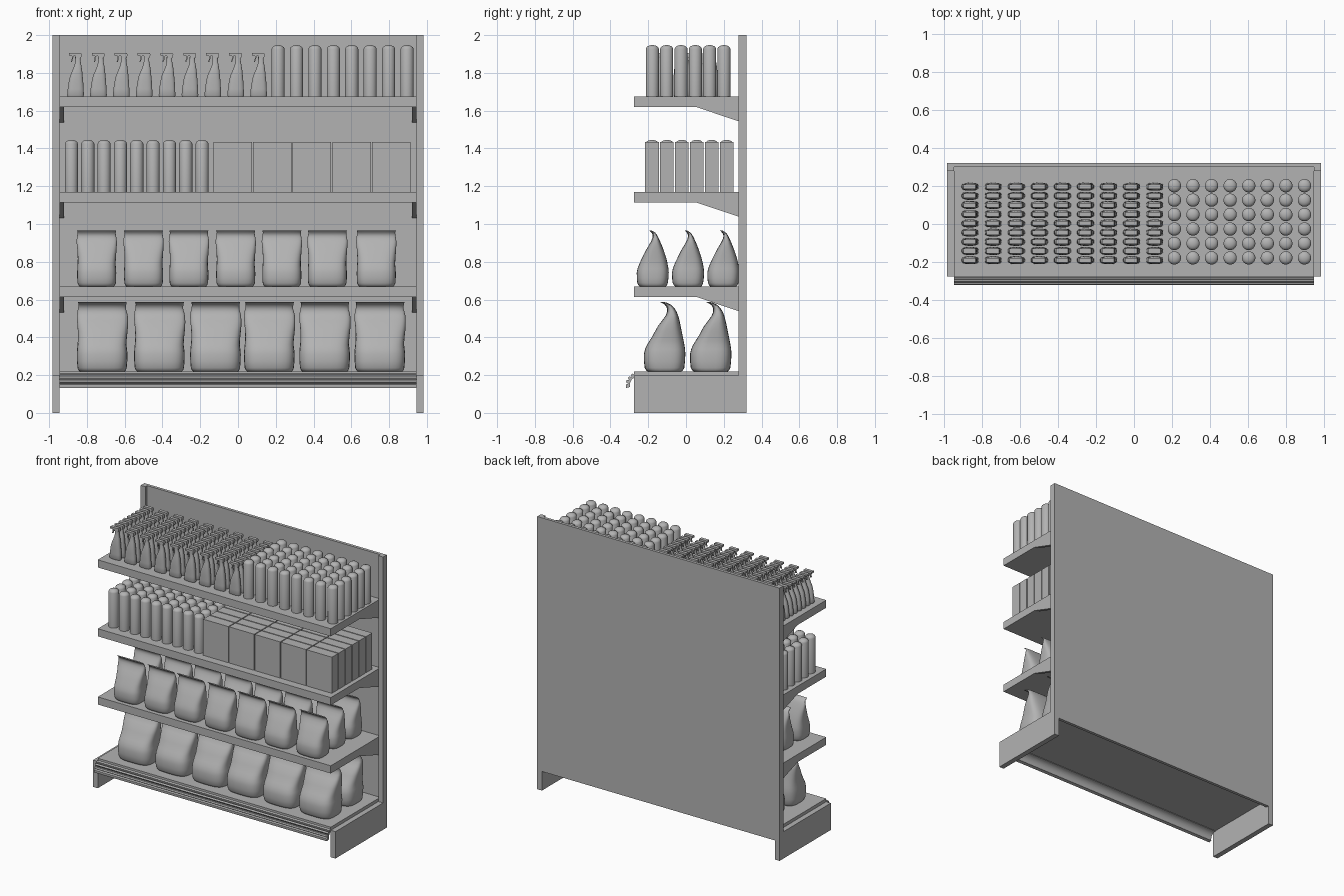
import bpy, bmesh, math

if "Cube" in bpy.data.objects:
    bpy.data.objects.remove(bpy.data.objects["Cube"])

# Mid-grey finish shared by every part
GREY = bpy.data.materials.new("mid_grey")
GREY.diffuse_color = (0.45, 0.45, 0.45, 1)
GREY.use_nodes = True
GREY.node_tree.nodes["Principled BSDF"].inputs["Base Color"].default_value = GREY.diffuse_color


def make_mesh(name, verts, faces, smooth=None):
    me = bpy.data.meshes.new(name)
    me.from_pydata(verts, [], faces)
    bm = bmesh.new()
    bm.from_mesh(me)
    bmesh.ops.recalc_face_normals(bm, faces=bm.faces)
    bm.to_mesh(me)
    bm.free()
    me.materials.append(GREY)
    if smooth:
        me.shade_smooth()
        me.set_sharp_from_angle(angle=math.radians(smooth))
    return me


def place(name, me, loc=(0, 0, 0)):
    ob = bpy.data.objects.new(name, me)
    ob.location = loc
    bpy.context.collection.objects.link(ob)
    return ob


def extrude_x(name, profile, x0, x1, smooth=None):
    """Closed (y, z) profile swept along x."""
    n = len(profile)
    verts = [(x, y, z) for x in (x0, x1) for y, z in profile]
    faces = [(i, (i + 1) % n, n + (i + 1) % n, n + i) for i in range(n)]
    faces += [tuple(range(n)), tuple(range(n, 2 * n))]
    return make_mesh(name, verts, faces, smooth)


def rect(y0, y1, z0, z1):
    return [(y0, z0), (y1, z0), (y1, z1), (y0, z1)]


def box(name, x0, x1, y0, y1, z0, z1):
    return place(name, extrude_x(name, rect(y0, y1, z0, z1), x0, x1))


def loft(rings, n, power):
    """Stack of super-ellipse rings (z, x0, x1, y0, y1), capped at both ends."""
    verts, faces = [], []
    for z, x0, x1, y0, y1 in rings:
        for i in range(n):
            a = 2 * math.pi * (i + 0.5) / n
            c, s = math.cos(a), math.sin(a)
            px = math.copysign(abs(c) ** (2 / power), c)
            py = math.copysign(abs(s) ** (2 / power), s)
            verts.append(((x0 + x1) / 2 + px * (x1 - x0) / 2,
                          (y0 + y1) / 2 + py * (y1 - y0) / 2, z))
    for r in range(len(rings) - 1):
        for i in range(n):
            j = (i + 1) % n
            faces.append((r * n + i, r * n + j, (r + 1) * n + j, (r + 1) * n + i))
    faces.append(tuple(range(n)))
    faces.append(tuple(range(len(verts) - n, len(verts))))
    return verts, faces


def grid(name, me, xs, ys, z):
    for x in xs:
        for y in ys:
            place(name, me, (x, y, z))


def spread(a, b, n):
    return [a + (b - a) * i / (n - 1) for i in range(n)]


# Frame: back panel, uprights and feet
W = 0.945
box("back_panel", -W, W, 0.298, 0.32, 0.14, 2.0)
for s in (-1, 1):
    a, b = sorted((s * W, s * 0.983))
    profile = [(-0.275, 0), (0.32, 0), (0.32, 2), (0.277, 2), (0.277, 0.197), (-0.275, 0.197)]
    place("side_upright", extrude_x("side_upright", profile, a, b))

# Base deck with ribbed bumper strip
box("base_deck", -W, W, -0.275, 0.3, 0.195, 0.22)
outer, inner = [], []
for i in range(21):
    a = math.radians(88 + 106 * i / 20)
    r = 0.053 if i in (4, 8, 12, 16) else 0.066
    outer.append((-0.253 + r * math.cos(a), 0.148 + r * math.sin(a)))
    inner.append((-0.253 + 0.044 * math.cos(a), 0.148 + 0.044 * math.sin(a)))
place("bumper_strip", extrude_x("bumper_strip", outer + inner[::-1], -W, W))

# Shelves and end brackets
for top in (0.67, 1.17, 1.675):
    box("shelf", -W, W, -0.275, 0.3, top - 0.056, top)
    prof = [(0.055, top - 0.05), (0.055, top - 0.056), (0.275, top - 0.13),
            (0.3, top - 0.138), (0.3, top - 0.05)]
    for s in (-1, 1):
        a, b = sorted((s * 0.922, s * W))
        place("shelf_bracket", extrude_x("shelf_bracket", prof, a, b))


# Filled bags: pinched top seam that curls forward
def bag(name, width, height, spans):
    rings = []
    for t, wl, wr, y0, y1 in spans:
        rings.append((t * height, -width / 2 * wl, width / 2 * wr, y0, y1))
    # smooth the coarse sections with Catmull-Rom steps
    fine = []
    for i in range(len(rings) - 1):
        p = [rings[max(0, min(len(rings) - 1, i + k))] for k in (-1, 0, 1, 2)]
        for u in (0, 0.5):
            fine.append(tuple(
                0.5 * (2 * q1 + (q2 - q0) * u + (2 * q0 - 5 * q1 + 4 * q2 - q3) * u * u
                       + (3 * q1 - q0 - 3 * q2 + q3) * u ** 3)
                for q0, q1, q2, q3 in zip(*p)))
    fine.append(rings[-1])
    return make_mesh(name, *loft(fine, 32, 3.4), smooth=50)


large_bag = bag("large_bag", 0.272, 0.368, [
    (0, .88, .88, -.09, .09), (.05, .97, .95, -.106, .104), (.25, 1, .98, -.11, .11),
    (.38, .97, .94, -.094, .105), (.5, .95, .96, -.066, .096), (.65, .97, 1, -.036, .085),
    (.8, 1, .99, .005, .072), (.9, .95, .92, .013, .054), (.96, .93, .93, .0, .032),
    (.99, .95, .95, -.02, .008), (1, .96, .95, -.026, -.01)])
small_bag = bag("small_bag", 0.214, 0.295, [
    (0, .86, .86, -.07, .07), (.06, .95, .95, -.082, .08), (.25, .97, .97, -.085, .085),
    (.38, .95, .94, -.074, .08), (.5, .94, .95, -.058, .072), (.65, .96, .98, -.036, .058),
    (.8, 1, 1, -.01, .04), (.9, .97, .96, .0, .026), (.96, .94, .94, -.006, .014),
    (1, .97, .97, -.018, -.004)])
grid("large_bag", large_bag, (-.718, -.415, -.118, .167, .46, .752), (-.113, .131), 0.22)
grid("small_bag", small_bag, (-.748, -.5, -.26, -.012, .232, .473, .732), (-.176, .011, .198), 0.67)


# Domed cans
def can(height):
    R, h = 0.035, height
    prof = [(0, R), (h - 0.02, R), (h - 0.012, R * .9), (h - 0.005, R * .68), (h - 0.001, R * .35), (h, R * .08)]
    return make_mesh("can", *loft([(z, -r, r, -r, r) for z, r in prof], 20, 2), smooth=40)


grid("upper_can", can(0.272), spread(0.212, 0.895, 8), spread(-0.178, 0.201, 6), 1.675)
grid("lower_can", can(0.275), spread(-0.882, -0.19, 9), spread(-0.18, 0.215, 6), 1.17)

# Cartons
carton = extrude_x("carton", rect(-0.036, 0.036, 0, 0.265), -0.102, 0.102)
grid("carton", carton, spread(-0.029, 0.811, 5), spread(-0.18, 0.215, 6), 1.17)

# Spray bottles: lofted body, nozzle head and trigger
body = [(0, -.041, .043, .018), (.006, -.044, .046, .021), (.04, -.041, .044, .021),
        (.08, -.035, .042, .021), (.11, -.028, .039, .0205), (.14, -.015, .036, .018),
        (.165, -.005, .032, .015), (.185, -.001, .028, .012), (.21, -.001, .027, .011)]
verts, faces = loft([(z, a, b, -d, d) for z, a, b, d in body], 16, 2.8)


def add_prism(outline, d):
    """Side outline (x, z) given thickness 2d in y, merged into the bottle."""
    o, n = len(verts), len(outline)
    verts.extend((x, y, z) for y in (-d, d) for x, z in outline)
    faces.extend((o + i, o + (i + 1) % n, o + n + (i + 1) % n, o + n + i) for i in range(n))
    faces.extend([tuple(range(o, o + n)), tuple(range(o + n, o + 2 * n))])


add_prism([(-.034, .216), (.0, .214), (.0, .205), (.03, .205), (.034, .222), (.03, .23), (-.034, .23)], .012)
add_prism([(-.01, .216), (-.018, .216), (-.019, .2), (-.024, .183), (-.018, .183), (-.012, .2)], .006)
bottle = make_mesh("spray_bottle", verts, faces, smooth=40)
grid("spray_bottle", bottle, spread(-0.861, 0.108, 9), spread(-0.19, 0.196, 9), 1.675)
